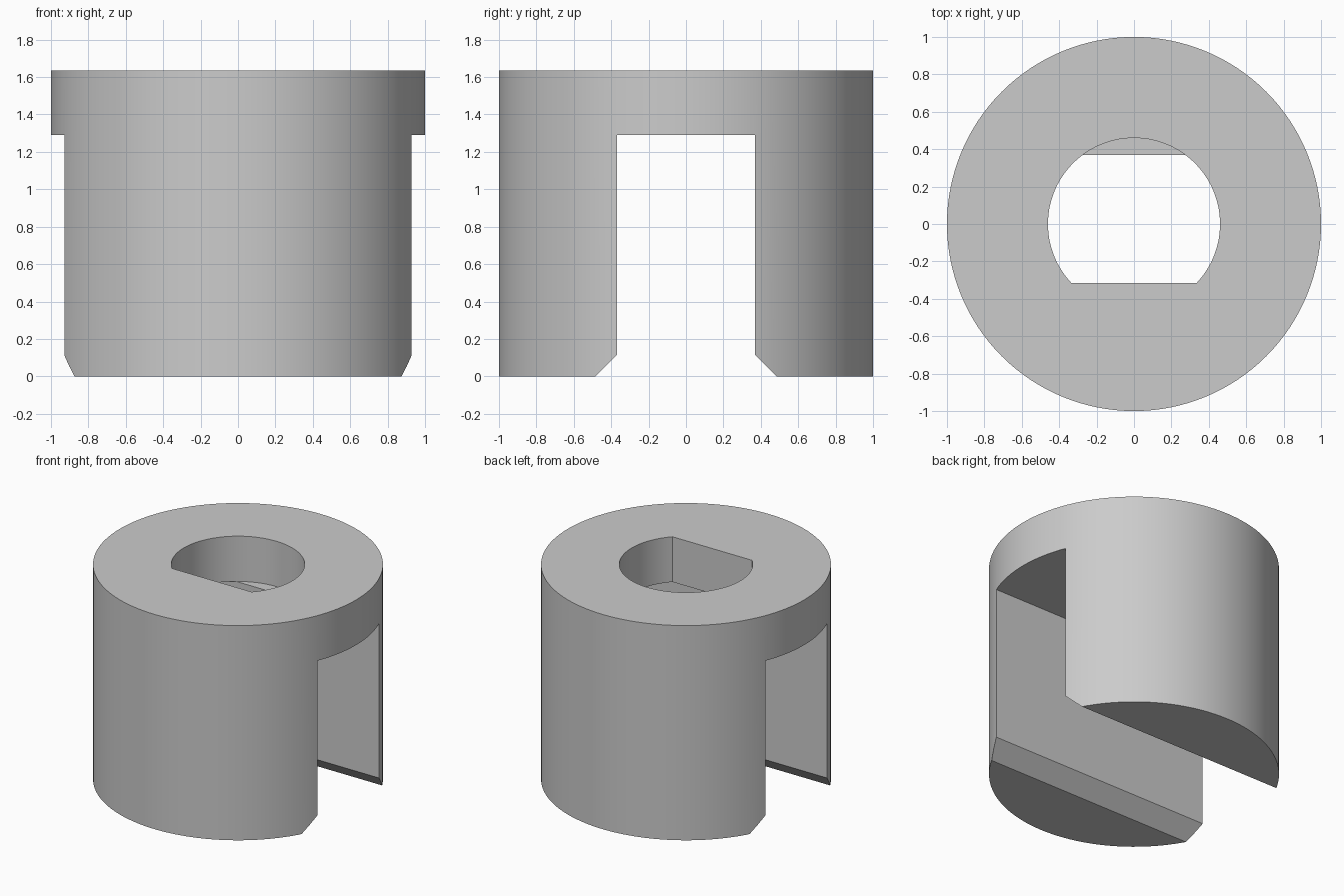
import bpy, bmesh, math

if "Cube" in bpy.data.objects:
    bpy.data.objects.remove(bpy.data.objects["Cube"])

HEIGHT, CEILING = 1.634, 1.29
SLOT, CHAMFER = 0.37, 0.115
BORE, FLAT = 0.46, -0.315


def prism(name, outline, offset):
    """Extrude a closed outline of 3D points along an offset."""
    bm = bmesh.new()
    face = bm.faces.new([bm.verts.new(p) for p in outline])
    top = bmesh.ops.extrude_face_region(bm, geom=[face])["geom"]
    bmesh.ops.translate(bm, vec=offset,
                        verts=[v for v in top if isinstance(v, bmesh.types.BMVert)])
    bmesh.ops.recalc_face_normals(bm, faces=bm.faces)
    mesh = bpy.data.meshes.new(name)
    bm.to_mesh(mesh)
    bm.free()
    obj = bpy.data.objects.new(name, mesh)
    bpy.context.collection.objects.link(obj)
    return obj


def arc(radius, start, end, steps, z):
    return [(radius * math.cos(a), radius * math.sin(a), z)
            for a in (start + (end - start) * i / steps for i in range(steps + 1))]


def cut(body, cutter):
    cutter.hide_render = True
    mod = body.modifiers.new(cutter.name, 'BOOLEAN')
    mod.operation, mod.solver, mod.object = 'DIFFERENCE', 'EXACT', cutter
    bpy.context.view_layer.objects.active = body
    bpy.ops.object.modifier_apply(modifier=mod.name)
    bpy.data.objects.remove(cutter)


# Round body
body = prism("slotted_cap", arc(1, 0, math.tau, 128, 0)[:-1], (0, 0, HEIGHT))

# Slot through the body along x, flared at its mouth
half = [(SLOT + CHAMFER + 0.1, -0.1), (SLOT, CHAMFER), (SLOT, CEILING)]
profile = half + [(-y, z) for y, z in reversed(half)]
cut(body, prism("slot_cutter", [(-1.5, y, z) for y, z in profile], (3, 0, 0)))

# D-shaped bore from the top down to the slot ceiling
a = math.asin(FLAT / BORE)
cut(body, prism("bore_cutter", arc(BORE, a, math.pi - a, 80, CEILING - 0.001), (0, 0, 1)))

# Smooth round walls with crisp edges
bpy.ops.object.select_all(action='DESELECT')
body.select_set(True)
bpy.context.view_layer.objects.active = body
bpy.ops.object.shade_smooth_by_angle(angle=math.radians(25))
